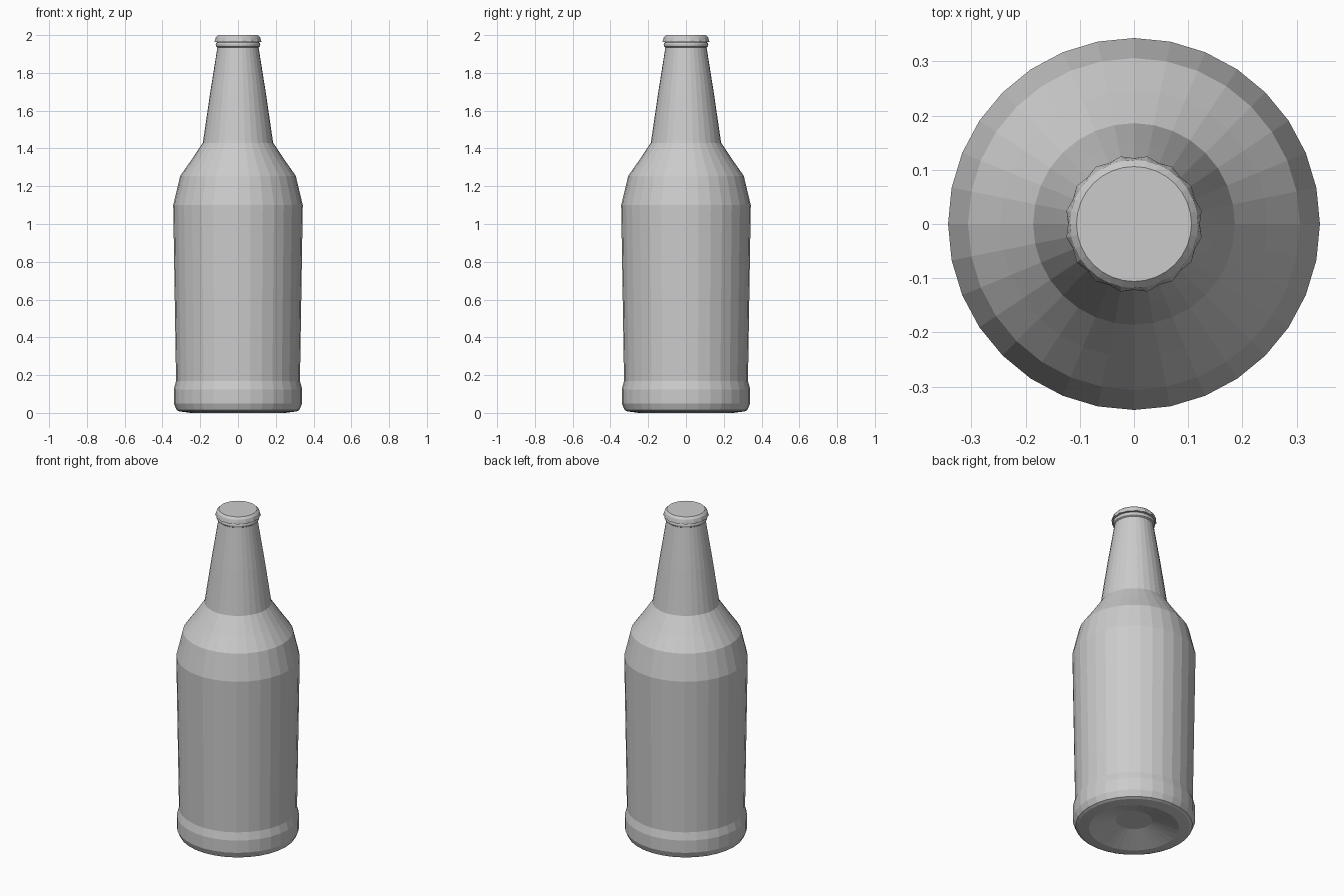
import bpy, bmesh, math

if "Cube" in bpy.data.objects:
    bpy.data.objects.remove(bpy.data.objects["Cube"])

SEG = 32


def lathe(name, profile, flute=None):
    """Revolve (radius, z) points; flute gives the radius change on alternate sides per ring."""
    flute = flute or [0] * len(profile)
    bm = bmesh.new()
    rings = []
    for (r, z), d in zip(profile, flute):
        ring = []
        for i in range(SEG):
            a = 2 * math.pi * i / SEG
            rr = r + d * (i % 2)
            ring.append(bm.verts.new((rr * math.cos(a), rr * math.sin(a), z)))
        rings.append(ring)
    for lo, hi in zip(rings, rings[1:]):
        for i in range(SEG):
            j = (i + 1) % SEG
            bm.faces.new((lo[i], lo[j], hi[j], hi[i]))
    bm.faces.new(rings[0][::-1])
    bm.faces.new(rings[-1])
    bmesh.ops.recalc_face_normals(bm, faces=bm.faces)
    mesh = bpy.data.meshes.new(name)
    bm.to_mesh(mesh)
    bm.free()
    obj = bpy.data.objects.new(name, mesh)
    bpy.context.collection.objects.link(obj)
    return obj


# Glass body: hollowed base, heel band, label wall, shoulder, neck and lip
lathe("bottle", [
    (0.10, 0.05), (0.25, 0.0), (0.31, 0.008), (0.325, 0.015),
    (0.34, 0.05), (0.34, 0.125), (0.328, 0.17),
    (0.343, 1.10), (0.306, 1.255), (0.246, 1.34), (0.186, 1.43),
    (0.148, 1.69), (0.109, 1.935),
    (0.116, 1.94), (0.118, 1.95), (0.115, 1.96), (0.108, 1.965), (0.108, 1.985),
])

# Crimped cap: fluted skirt under a bevelled flat top
lathe("cap",
      [(0.11, 1.963), (0.1215, 1.963), (0.12, 1.975), (0.118, 1.988), (0.106, 2.0)],
      [0, 0.0055, 0.003, 0, 0])
